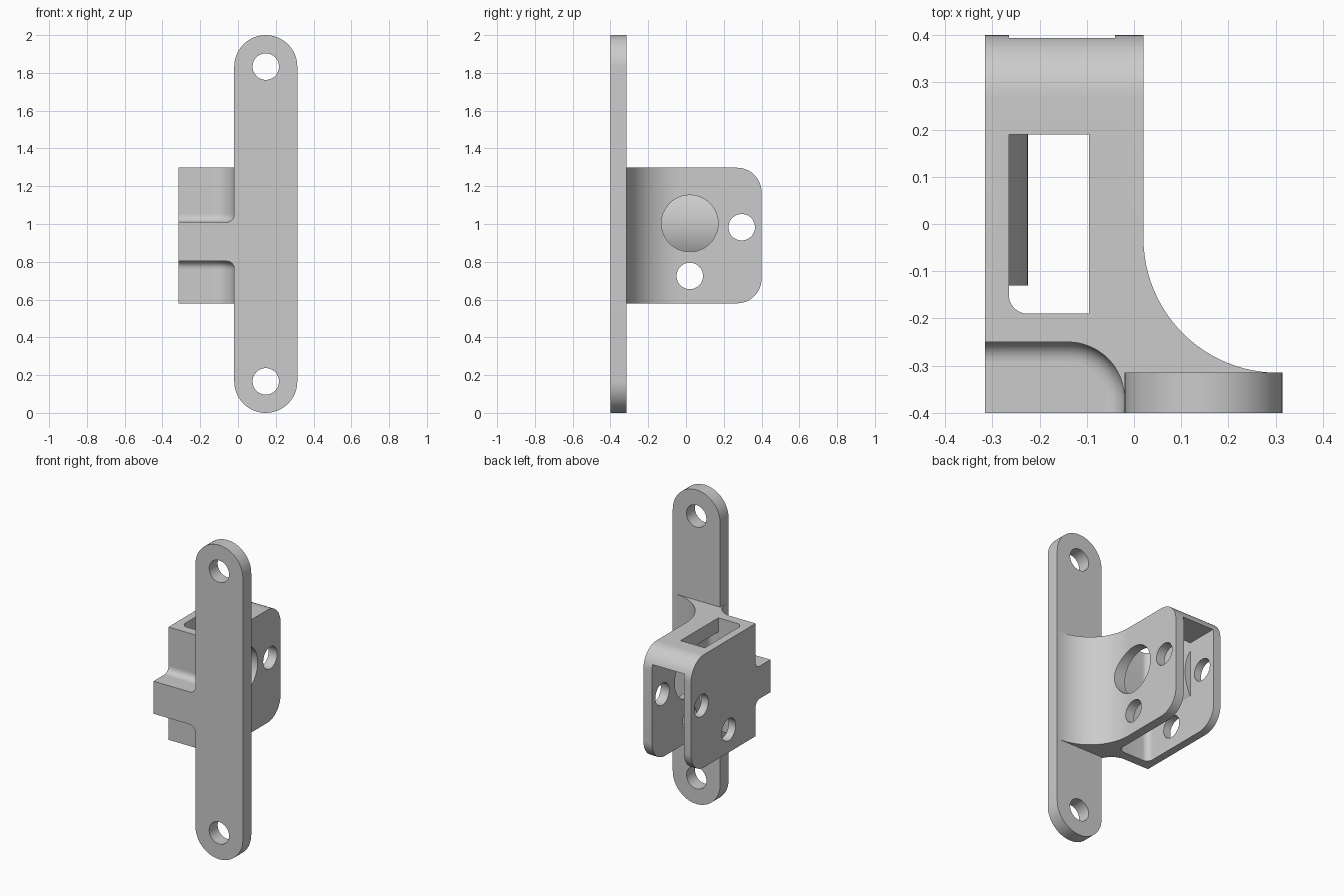
import bpy, bmesh
from math import pi, sin, cos, radians, asin
from mathutils import Matrix, Vector

if "Cube" in bpy.data.objects:
    bpy.data.objects.remove(bpy.data.objects["Cube"])

grey = bpy.data.materials.new("grey_metal")
grey.use_nodes = True
grey.diffuse_color = (0.6, 0.6, 0.6, 1)
grey.node_tree.nodes["Principled BSDF"].inputs["Base Color"].default_value = (0.6, 0.6, 0.6, 1)


def arc(cx, cy, r, start, end, n=16):
    """Points of an arc, angles in degrees."""
    angles = [radians(start + (end - start) * i / n) for i in range(n + 1)]
    return [(cx + r * cos(a), cy + r * sin(a)) for a in angles]


def make_object(name, bm):
    bmesh.ops.recalc_face_normals(bm, faces=bm.faces)
    mesh = bpy.data.meshes.new(name)
    bm.to_mesh(mesh)
    bm.free()
    mesh.materials.append(grey)
    obj = bpy.data.objects.new(name, mesh)
    bpy.context.collection.objects.link(obj)
    return obj


def prism(name, points, low, high, axis="z", round_back=0):
    """Extrude an outline along an axis: outline is (x,y), (x,z) or (y,z)."""
    place = {"z": lambda a, b, t: (a, b, t),
             "y": lambda a, b, t: (a, t, b),
             "x": lambda a, b, t: (t, a, b)}[axis]
    bm = bmesh.new()
    rings = [[bm.verts.new(place(a, b, t)) for a, b in points] for t in (low, high)]
    bm.faces.new(rings[0])
    bm.faces.new(rings[1])
    count = len(points)
    for i in range(count):
        j = (i + 1) % count
        bm.faces.new((rings[0][i], rings[0][j], rings[1][j], rings[1][i]))
    bmesh.ops.recalc_face_normals(bm, faces=bm.faces)
    if round_back:
        back = max(v.co.y for v in bm.verts)
        edges = [e for e in bm.edges
                 if all(abs(v.co.y - back) < 1e-4 for v in e.verts)
                 and abs(e.verts[0].co.z - e.verts[1].co.z) < 1e-4]
        bmesh.ops.bevel(bm, geom=edges, offset=round_back, segments=12,
                        profile=0.5, affect="EDGES")
    return make_object(name, bm)


def cut(target, cutter):
    cutter.hide_render = True
    mod = target.modifiers.new("cut", "BOOLEAN")
    mod.operation = "DIFFERENCE"
    mod.solver = "EXACT"
    mod.object = cutter
    bpy.ops.object.select_all(action="DESELECT")
    bpy.context.view_layer.objects.active = target
    target.select_set(True)
    bpy.ops.object.modifier_apply(modifier=mod.name)
    bpy.data.objects.remove(cutter)


def drill(target, a, b, r, low, high, axis):
    cut(target, prism("drill_cutter", arc(a, b, r, 0, 360, 48)[:-1], low, high, axis))


# Long mounting plate with round ends and screw holes
mid, half = 0.147, 0.167
plate = prism("mounting_plate",
              arc(mid, 2 - half, half, 0, 180, 32) + arc(mid, half, half, 180, 360, 32),
              -0.4, -0.315, "y")
for z in (half, 2 - half):
    drill(plate, mid, z, 0.07, -0.5, -0.2, "y")

# Bracket body, curved into the plate
notch = [(-0.315, -0.25)] + arc(-0.14, -0.37, 0.12, 90, 0)
body = prism("bracket_body",
             [(-0.315, 0.4)] + notch + [(0.3, -0.37)]
             + arc(0.305, -0.03, 0.285, 270, 180, 24) + [(0.02, 0.4)],
             0.58, 1.298, round_back=0.13)

# Cavity open at the back and bottom, with a slot through its roof
corner = arc(-0.225, -0.15, 0.04, 180, 270, 8)
cut(body, prism("cavity_cutter",
                [(-0.265, 0.5)] + corner + arc(-0.08, -0.15, 0.04, 270, 360, 8) + [(-0.04, 0.5)],
                0.4, 1.208))
cut(body, prism("slot_cutter",
                [(-0.265, 0.19)] + corner + [(-0.095, -0.19), (-0.095, 0.19)], 1.1, 1.4))

# Pin holes through both walls, large hole through one wall
drill(body, 0.295, 0.983, 0.07, -0.5, 0.2, "x")
drill(body, 0.02, 0.725, 0.07, -0.5, 0.2, "x")
drill(body, 0.02, 1.003, 0.15, -0.15, 0.2, "x")

# Curved pad on the inner wall
radius = 0.3
spread = 180 / pi * asin(0.15 / radius)
pad = prism("curved_pad",
            [(-0.28, 0.853)] + arc(-0.225 - radius, 1.003, radius, -spread, spread)
            + [(-0.28, 1.153)], -0.13, 0.19, "y")

# Side tab filling the notch
tab = prism("side_tab", [(-0.315, -0.4), (-0.315, -0.24), (-0.01, -0.24), (-0.01, -0.4)],
            0.803, 1.01)


def sweep_fillet(name, z, up, r=0.04):
    """Concave fillet between the tab and the notch wall."""
    path = [Vector(p) for p in notch + [(-0.02, -0.4)]]
    section = [(-0.005, -0.005), (r, -0.005)] + arc(r, r, r, 270, 180, 8) + [(-0.005, r)]
    bm = bmesh.new()
    rings = []
    for i, p in enumerate(path):
        way = (path[min(i + 1, len(path) - 1)] - path[max(i - 1, 0)]).normalized()
        if i == 1:
            way = Vector((1, 0))
        inward = Vector((way.y, -way.x))
        rings.append([bm.verts.new((p.x + inward.x * d, p.y + inward.y * d, z + up * h))
                      for d, h in section])
    for one, two in zip(rings, rings[1:]):
        for i in range(len(section)):
            j = (i + 1) % len(section)
            bm.faces.new((one[i], one[j], two[j], two[i]))
    bm.faces.new(rings[0])
    bm.faces.new(rings[-1])
    return make_object(name, bm)


upper = sweep_fillet("upper_tab_fillet", 1.01, 1)
lower = sweep_fillet("lower_tab_fillet", 0.803, -1)

# Smooth curved faces, keep corners crisp
for obj in (plate, body, pad, tab, upper, lower):
    bpy.ops.object.select_all(action="DESELECT")
    bpy.context.view_layer.objects.active = obj
    obj.select_set(True)
    bpy.ops.object.shade_smooth_by_angle(angle=radians(25))
